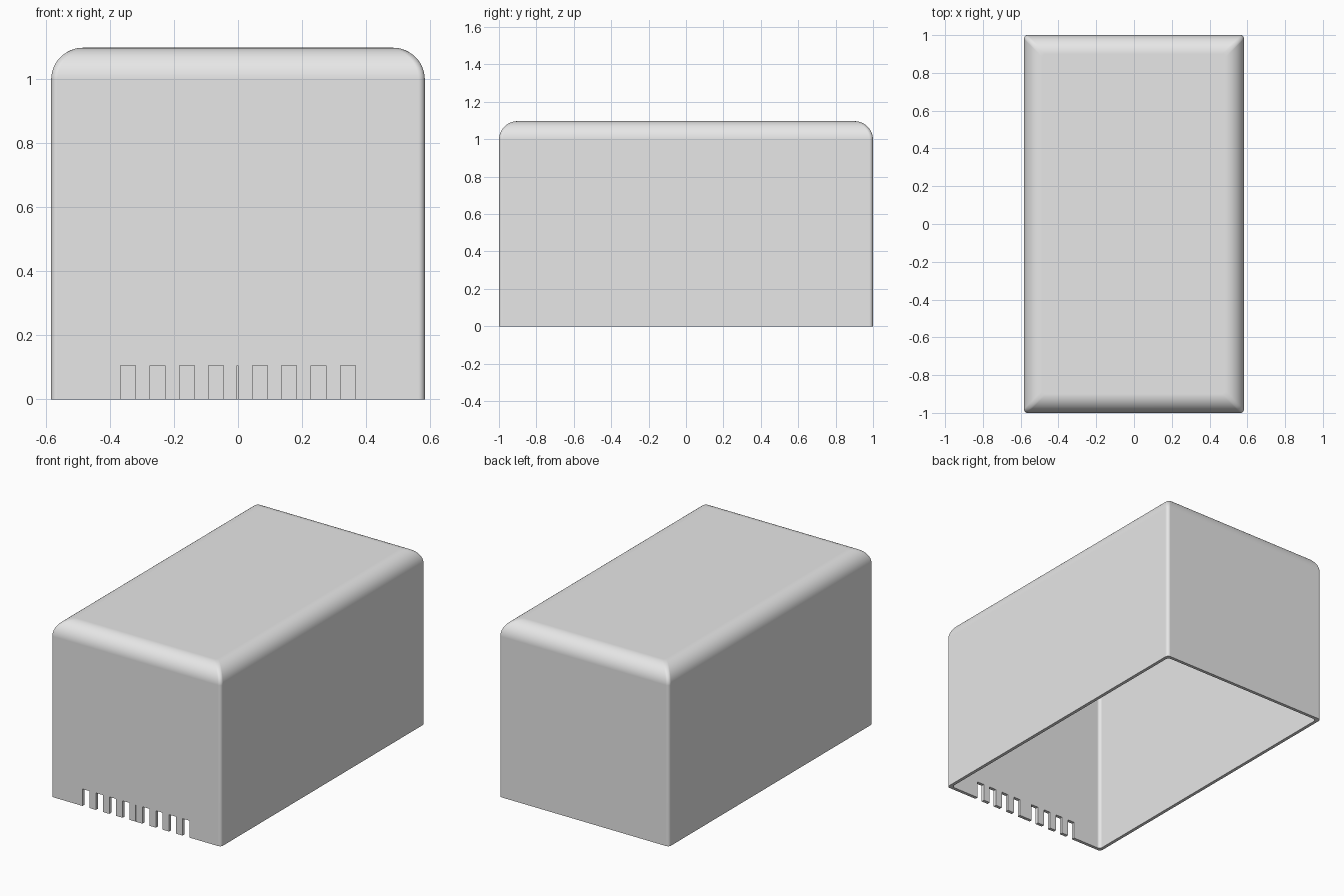
import bpy
import bmesh
import math

cube = bpy.data.objects.get("Cube")
if cube:
    bpy.data.objects.remove(cube, do_unlink=True)

HALF_X, HALF_Y, HEIGHT = 0.583, 1.0, 1.097
WALL = 0.02          # shell thickness
TOP_R = 0.1          # rounding of the top edges
CORNER_R = 0.02      # rounding of the upright corners
ARC_STEPS, CORNER_STEPS = 12, 6

# Plain grey material
grey = bpy.data.materials.new("light_grey")
grey.use_nodes = True
colour = (0.8, 0.8, 0.8, 1.0)
grey.diffuse_color = colour
grey.node_tree.nodes["Principled BSDF"].inputs["Base Color"].default_value = colour


def finish(bm, name):
    bmesh.ops.recalc_face_normals(bm, faces=bm.faces)
    mesh = bpy.data.meshes.new(name)
    bm.to_mesh(mesh)
    bm.free()
    mesh.materials.append(grey)
    obj = bpy.data.objects.new(name, mesh)
    bpy.context.collection.objects.link(obj)
    return obj


def rounded_ring(bm, hx, hy, z):
    """Loop of vertices around a rectangle with rounded corners."""
    ring = []
    corners = [(1, 1), (-1, 1), (-1, -1), (1, -1)]
    for quarter, (sx, sy) in enumerate(corners):
        for i in range(CORNER_STEPS + 1):
            a = math.pi / 2 * (quarter + i / CORNER_STEPS)
            ring.append(bm.verts.new((sx * (hx - CORNER_R) + CORNER_R * math.cos(a),
                                      sy * (hy - CORNER_R) + CORNER_R * math.sin(a), z)))
    return ring


def bridge(bm, a, b):
    for i in range(len(a)):
        j = (i + 1) % len(a)
        bm.faces.new((a[i], a[j], b[j], b[i]))


def dome_box(bm, offset):
    """Upright walls, rolled top edge and lid; returns the open bottom ring."""
    radius = TOP_R - offset
    hx, hy, top = HALF_X - offset, HALF_Y - offset, HEIGHT - offset
    bottom = previous = rounded_ring(bm, hx, hy, 0)
    for i in range(ARC_STEPS + 1):
        a = math.pi / 2 * i / ARC_STEPS
        inset = radius * (1 - math.cos(a))
        ring = rounded_ring(bm, hx - inset, hy - inset,
                            top - radius + radius * math.sin(a))
        bridge(bm, previous, ring)
        previous = ring
    bm.faces.new(previous)
    return bottom


# Hollow cover, open underneath
bm = bmesh.new()
outer_rim = dome_box(bm, 0)
inner_rim = dome_box(bm, WALL)
bridge(bm, outer_rim, inner_rim)
cover = finish(bm, "cover")

# Row of vent slots along the lower front edge, with a hairline slit in the middle
bm = bmesh.new()
slots = [(side * (0.068 + 0.0917 * i), 0.047) for side in (-1, 1) for i in range(4)]
slots.append((-0.001, 0.003))
for x, width in slots:
    box = bmesh.ops.create_cube(bm, size=1)["verts"]
    bmesh.ops.scale(bm, vec=(width, 0.1, 0.21), verts=box)
    bmesh.ops.translate(bm, vec=(x, -HALF_Y, 0), verts=box)
cutter = finish(bm, "slot_cutter")
cutter.hide_render = True

cut = cover.modifiers.new("vent_slots", 'BOOLEAN')
cut.operation = 'DIFFERENCE'
cut.solver = 'EXACT'
cut.object = cutter

bpy.ops.object.select_all(action='DESELECT')
cover.select_set(True)
bpy.context.view_layer.objects.active = cover
bpy.ops.object.modifier_apply(modifier=cut.name)
bpy.data.objects.remove(cutter, do_unlink=True)

# Smooth rounded edges, flat walls
bpy.ops.object.shade_smooth_by_angle(angle=math.radians(35))
weighted = cover.modifiers.new("flat_walls", 'WEIGHTED_NORMAL')
weighted.keep_sharp = True
